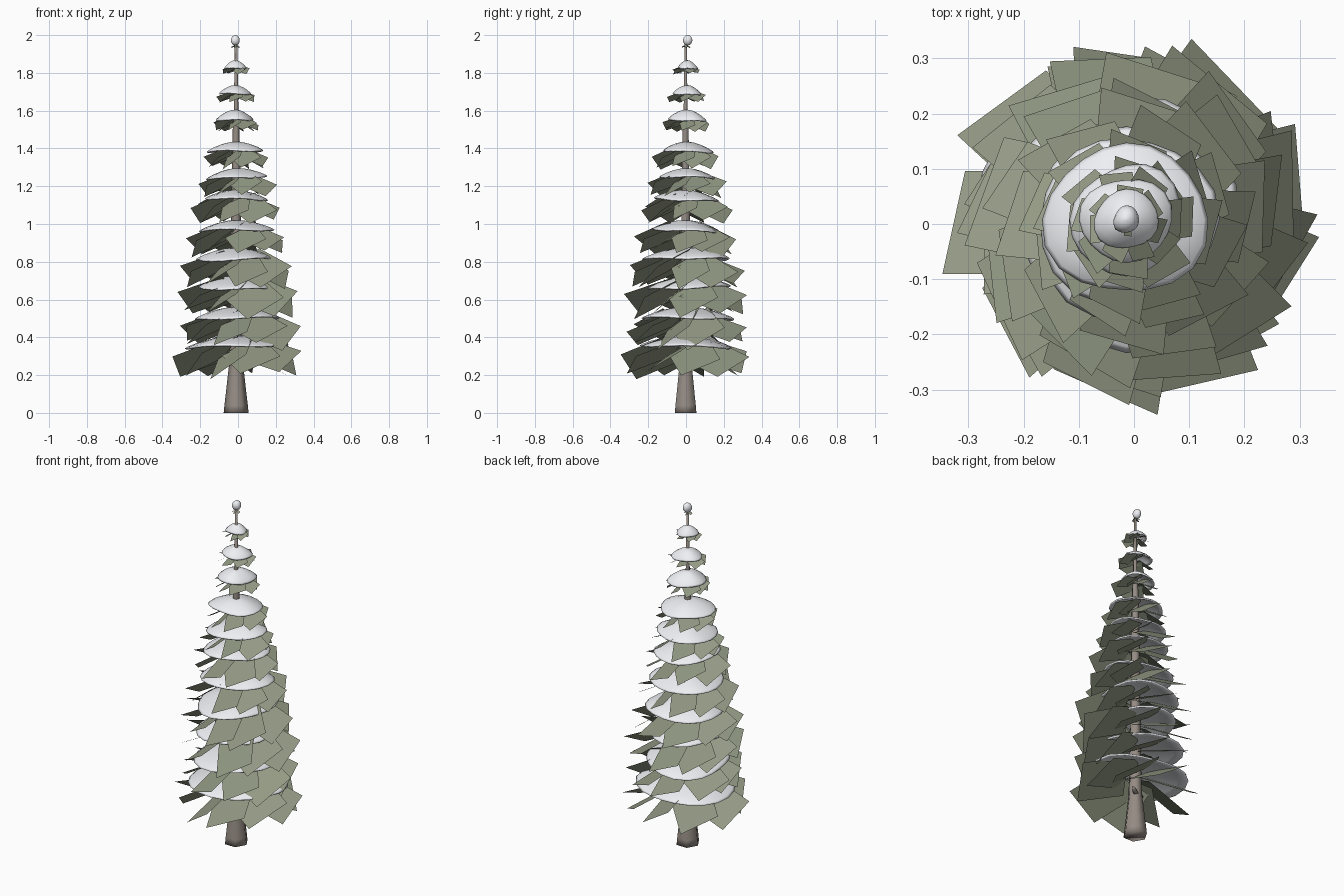
import bpy, math, random
from mathutils import Vector, Matrix

if "Cube" in bpy.data.objects:
    bpy.data.objects.remove(bpy.data.objects["Cube"])

random.seed(4)
CX, CY = -0.014, 0.008


def material(name, rgb):
    m = bpy.data.materials.new(name)
    m.diffuse_color = (*rgb, 1)
    m.use_nodes = True
    m.node_tree.nodes["Principled BSDF"].inputs["Base Color"].default_value = m.diffuse_color
    return m


NEEDLE = material("needle_green", (0.29, 0.32, 0.23))
SNOW = material("snow_white", (0.86, 0.87, 0.9))
BARK = material("bark_brown", (0.3, 0.26, 0.23))


def make(name, verts, faces, mat, smooth=False):
    me = bpy.data.meshes.new(name)
    me.from_pydata(verts, [], faces)
    me.materials.append(mat)
    for p in me.polygons:
        p.use_smooth = smooth
    me.update()
    ob = bpy.data.objects.new(name, me)
    bpy.context.collection.objects.link(ob)
    return ob


def skin(rings):
    """Join equal rings of points into a closed skin with end caps."""
    n = len(rings[0])
    verts = [v for r in rings for v in r]
    faces = [(i * n + j, i * n + (j + 1) % n, (i + 1) * n + (j + 1) % n, (i + 1) * n + j)
             for i in range(len(rings) - 1) for j in range(n)]
    faces.append(tuple(range(n))[::-1])
    faces.append(tuple(range((len(rings) - 1) * n, len(rings) * n)))
    return verts, faces


def tube(points, sides):
    """Tapered tube through (position, radius) points."""
    axis = (Vector(points[-1][0]) - Vector(points[0][0])).normalized()
    rot = axis.to_track_quat('Z', 'Y')
    return skin([[Vector(p) + rot @ Vector((r * math.cos(2 * math.pi * k / sides),
                                           r * math.sin(2 * math.pi * k / sides), 0))
                  for k in range(sides)] for p, r in points])


# trunk with flared foot
profile = [(0, .066), (.04, .062), (.1, .055), (.18, .046), (.25, .038), (.4, .034), (.8, .029),
           (1.3, .022), (1.5, .018), (1.6, .012), (1.95, .007)]
make("trunk", *tube([((CX + .004, CY - .01, z), r) for z, r in profile], 6), BARK, True)

# short branch stubs below the lowest tier
for i, a in enumerate((0.6, 3.6)):
    d = Vector((math.cos(a), math.sin(a), 0.3))
    base = Vector((CX, CY, .235 + .015 * i))
    make(f"branch_stub_{i + 1}", *tube([(base, .015), (base + d * .06, .011), (base + d * .075, .005)], 5),
         BARK, True)

# tiers: snow rim height, snow radius, needle reach, needle drop, snow rise, cards
TIERS = [
    (.35, .26, .325, .095, .06, 9), (.5, .235, .295, .095, .06, 9),
    (.665, .21, .30, .10, .06, 9), (.815, .22, .285, .10, .06, 9),
    (.965, .19, .25, .085, .055, 9), (1.13, .17, .22, .08, .05, 8),
    (1.245, .155, .19, .065, .05, 8), (1.385, .142, .16, .055, .05, 8),
    (1.55, .1, .118, .04, .055, 8), (1.69, .08, .095, .03, .045, 7),
    (1.825, .056, .07, .018, .042, 7), (1.945, .024, .022, .01, .055, 4),
]


def snow_cap(name, z, rad, rise):
    """Thin snow dome with an uneven, slightly tilted rim."""
    n = 20
    p1, p2, p3 = (random.uniform(0, 6.28) for _ in range(3))
    tilt = .008 * min(1, rad / .2)
    shape = [(.02, .65 * rise), (.5, .45 * rise), (.8, .12 * rise), (.96, -.1 * rise), (1, 0),
             (.95, .14 * rise), (.78, .42 * rise), (.5, .75 * rise), (.25, .94 * rise), (.02, rise)]
    if rad < .03:  # round ball at the tip
        shape = [(max(.02, math.sin(t * math.pi / 8)), rise * .5 * (1 - math.cos(t * math.pi / 8)))
                 for t in range(9)]
    rings = []
    for f, h in shape:
        ring = []
        for k in range(n):
            a = 2 * math.pi * k / n
            r = rad * f * (1 + .06 * math.sin(2 * a + p1) + .045 * math.sin(3 * a + p2))
            ring.append((CX + r * math.cos(a), CY + r * math.sin(a),
                         z + h + tilt * f * (math.sin(a + p3) + .6 * math.sin(3 * a + p1))))
        rings.append(ring)
    make(name, *skin(rings), SNOW, True)


def needle_cards(name, z, reach, drop, count):
    """Ring of flat drooping needle cards, all rolled the same way like fan blades."""
    verts, faces = [], []
    start = random.uniform(0, 6.28)
    cx = CX * (1 - min(1, reach / .3))
    for k in range(count):
        a = start + 2 * math.pi * k / count + random.uniform(-.1, .1)
        out = reach * random.uniform(.92, 1.02)
        inner = reach * .14
        low = -drop * random.uniform(.8, 1.15)
        slope = math.atan2(low, out - inner)
        length = math.hypot(low, out - inner)
        w = reach * random.uniform(.66, .82) / 2
        mat = (Matrix.Translation((cx, 0, z)) @ Matrix.Rotation(a, 4, 'Z')
               @ Matrix.Translation((inner, 0, 0))
               @ Matrix.Rotation(-slope, 4, 'Y')
               @ Matrix.Rotation(random.uniform(-.1, .1), 4, 'Z')
               @ Matrix.Rotation(random.uniform(.38, .62), 4, 'X'))
        b = len(verts)
        verts += [mat @ Vector(p) for p in ((0, -w, 0), (length, -w, 0), (length, w, 0), (0, w, 0))]
        faces.append((b, b + 1, b + 2, b + 3))
    make(name, verts, faces, NEEDLE)


for i, (z, rad, reach, drop, rise, count) in enumerate(TIERS):
    snow_cap(f"snow_tier_{i + 1}", z, rad, rise)
    needle_cards(f"needle_tier_{i + 1}", z, reach, drop, count)
